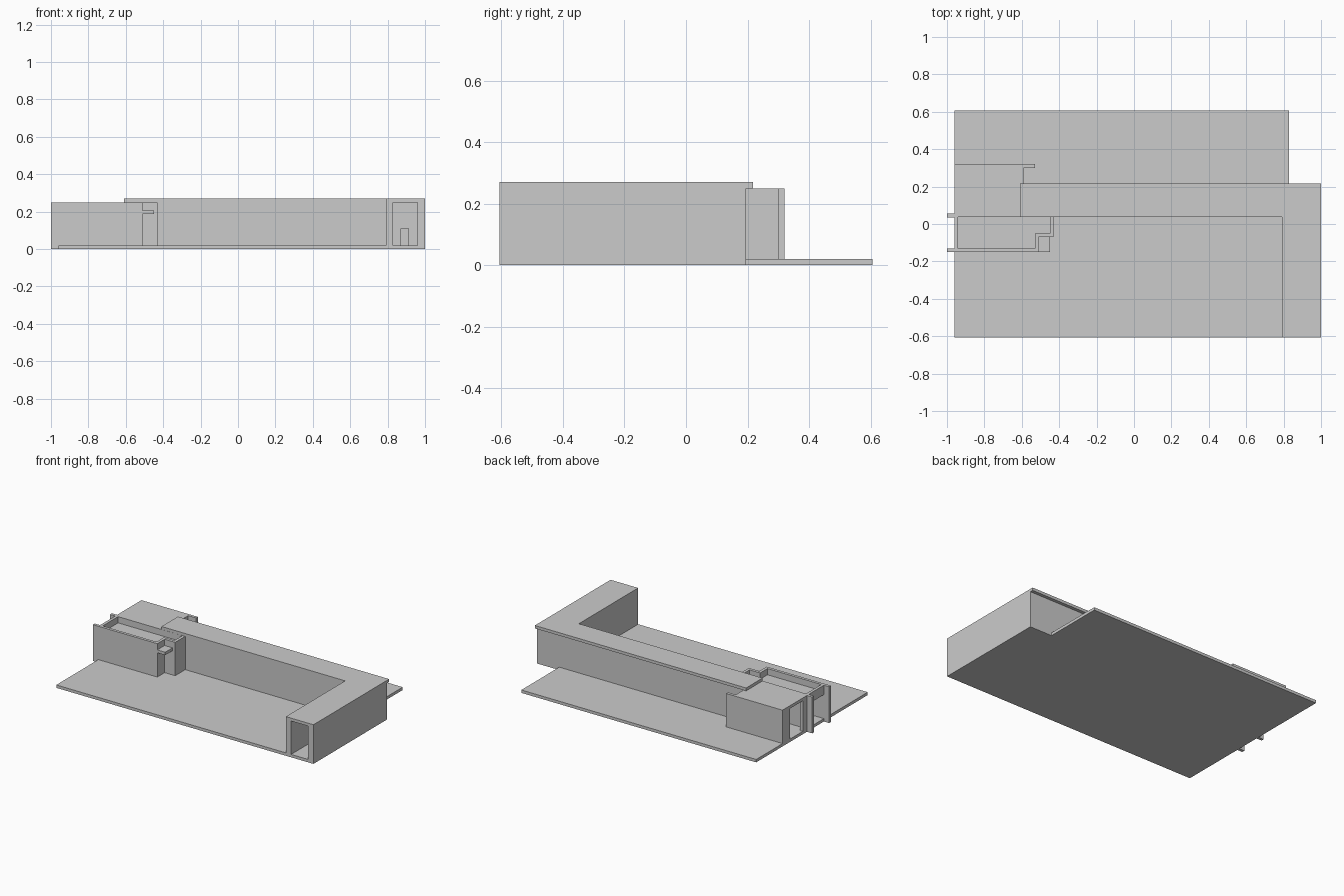
import bpy, bmesh

if "Cube" in bpy.data.objects:
    bpy.data.objects.remove(bpy.data.objects["Cube"])


def prism(name, pts, z0, z1):
    """Extrude a plan outline (counter-clockwise) from z0 to z1."""
    bm = bmesh.new()
    face = bm.faces.new([bm.verts.new((x, y, z0)) for x, y in pts])
    top = bmesh.ops.extrude_face_region(bm, geom=[face])
    verts = [v for v in top["geom"] if isinstance(v, bmesh.types.BMVert)]
    bmesh.ops.translate(bm, vec=(0, 0, z1 - z0), verts=verts)
    bmesh.ops.recalc_face_normals(bm, faces=bm.faces)
    mesh = bpy.data.meshes.new(name)
    bm.to_mesh(mesh)
    bm.free()
    obj = bpy.data.objects.new(name, mesh)
    bpy.context.collection.objects.link(obj)
    return obj


def box(name, x0, x1, y0, y1, z0, z1):
    return prism(name, [(x0, y0), (x1, y0), (x1, y1), (x0, y1)], z0, z1)


FLOOR, EAVE, TOP = 0.02, 0.25, 0.27

# Ground slab, notched at the back right corner
prism("ground_slab", [(-.96, -.607), (1, -.607), (1, .195), (.83, .195),
                      (.83, .607), (-.96, .607)], 0, FLOOR)

# L-shaped main roof, overhanging at the back and left
prism("main_roof", [(-.61, .038), (.79, .038), (.79, -.607), (1, -.607),
                    (1, .217), (-.61, .217)], EAVE, TOP)

# Right wing walls, open at the front
box("wing_inner_wall", .79, .83, -.607, .06, FLOOR, EAVE)
box("wing_outer_wall", .96, 1, -.607, .195, FLOOR, EAVE)
box("wing_cabinet", .87, .915, .13, .175, FLOOR, .11)

# Long range walls
box("long_front_wall", -.43, .79, .04, .06, FLOOR, EAVE)
box("long_back_wall", -.59, .96, .175, .195, FLOOR, EAVE)

# Left room with an open end
box("room_back_wall", -.96, -.53, .30, .32, FLOOR, EAVE)
box("room_right_wall", -.61, -.59, .195, .30, FLOOR, EAVE)
box("room_roof", -.96, -.59, .055, .30, .23, EAVE)
box("room_end_wall_back", -.96, -.94, .24, .30, FLOOR, .23)
box("room_end_wall_front", -.96, -.94, .055, .10, FLOOR, .23)

# Front annex: stepped perimeter wall
prism("annex_stepped_wall", [
    (-.96, -.15), (-.51, -.15), (-.51, -.07), (-.43, -.07), (-.43, .04),
    (-.45, .04), (-.45, -.05), (-.53, -.05), (-.53, -.13), (-.96, -.13)],
    FLOOR, EAVE)
box("annex_back_wall", -.96, -.45, .037, .055, FLOOR, EAVE)

# Fins past the left end, down to the ground
for name, y in (("front_fin", -.15), ("back_fin", .035)):
    box(name, -1, -.96, y, y + .02, 0, EAVE)

# Annex end beam above the opening, sunken roof and porch canopy
box("annex_end_beam", -.96, -.94, -.13, .037, .185, EAVE)
prism("annex_sunken_roof", [(-.94, -.13), (-.53, -.13), (-.53, -.05),
                            (-.45, -.05), (-.45, .037), (-.94, .037)], .185, .207)
box("porch_canopy", -.51, -.45, -.15, -.07, .187, .207)
